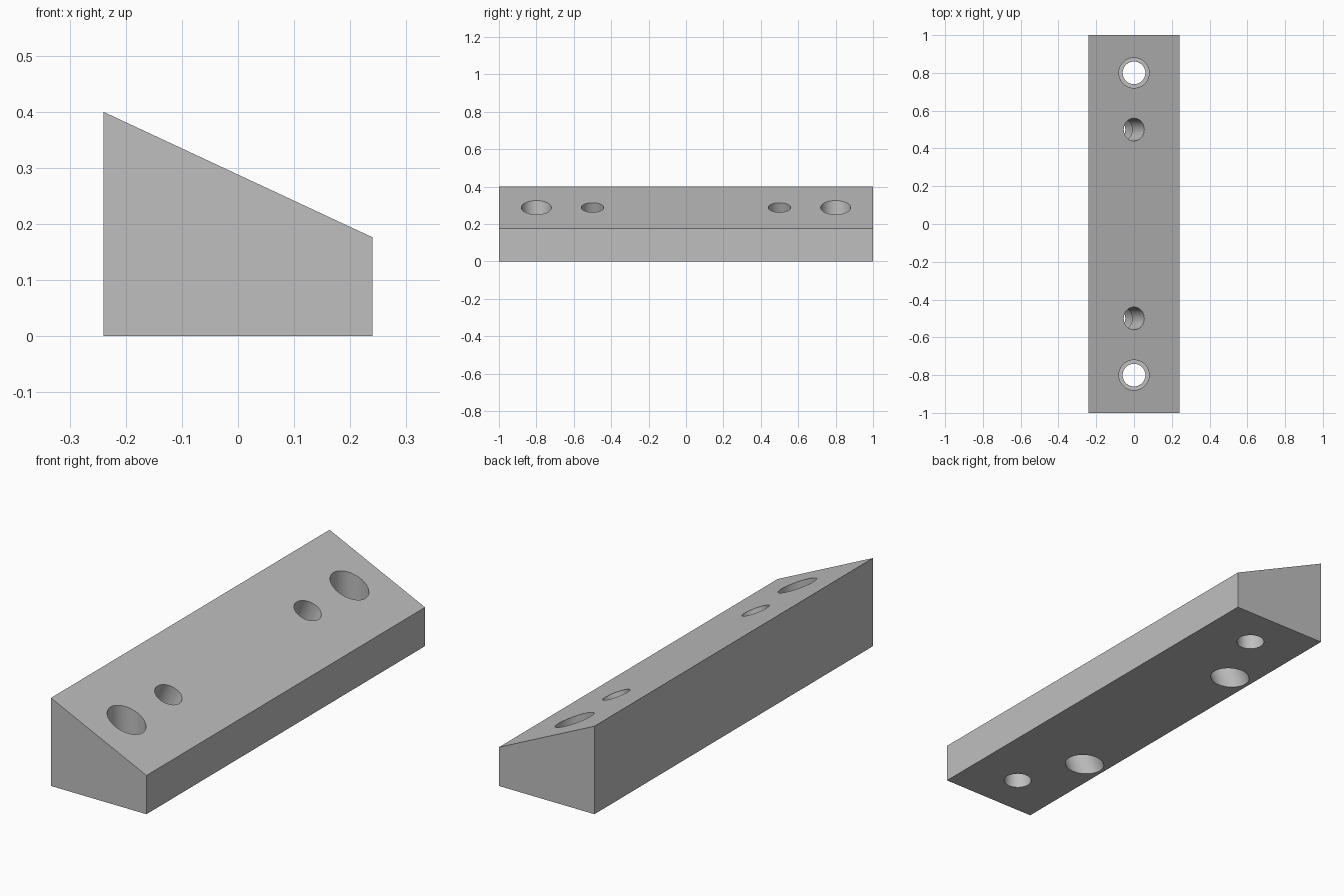
import bpy, bmesh, math
from mathutils import Matrix, Vector

cube = bpy.data.objects.get("Cube")
if cube:
    bpy.data.objects.remove(cube, do_unlink=True)

HALF_W, HALF_L, HIGH = 0.24, 1.0, 0.4
TILT = math.radians(25)
LOW = HIGH - 2 * HALF_W * math.tan(TILT)
MID = (HIGH + LOW) / 2
BORE, COUNTERBORE, SEGMENTS = 0.06, 0.08, 64

grey = bpy.data.materials.new("light grey")
grey.use_nodes = True
colour = (0.52, 0.52, 0.52, 1)
grey.diffuse_color = colour
grey.node_tree.nodes["Principled BSDF"].inputs["Base Color"].default_value = colour


def add_object(name, bm):
    bmesh.ops.recalc_face_normals(bm, faces=bm.faces)
    mesh = bpy.data.meshes.new(name)
    bm.to_mesh(mesh)
    bm.free()
    mesh.materials.append(grey)
    obj = bpy.data.objects.new(name, mesh)
    bpy.context.collection.objects.link(obj)
    return obj


def stepped_cutter(name, rings, matrix):
    """Closed round cutter from (radius, height) rings."""
    bm = bmesh.new()
    loops = []
    for r, z in rings:
        loops.append([bm.verts.new((r * math.cos(a), r * math.sin(a), z))
                      for a in (2 * math.pi * i / SEGMENTS for i in range(SEGMENTS))])
    for lower, upper in zip(loops, loops[1:]):
        for i in range(SEGMENTS):
            j = (i + 1) % SEGMENTS
            bm.faces.new((lower[i], lower[j], upper[j], upper[i]))
    bm.faces.new(loops[0])
    bm.faces.new(loops[-1])
    bm.transform(matrix)
    obj = add_object(name, bm)
    obj.hide_render = True
    return obj


# Wedge block: sloped profile extruded along its length
bm = bmesh.new()
profile = [(-HALF_W, 0), (HALF_W, 0), (HALF_W, LOW), (-HALF_W, HIGH)]
end = bm.faces.new([bm.verts.new((x, -HALF_L, z)) for x, z in profile])
ext = bmesh.ops.extrude_face_region(bm, geom=[end])
moved = [v for v in ext["geom"] if isinstance(v, bmesh.types.BMVert)]
bmesh.ops.translate(bm, verts=moved, vec=Vector((0, 2 * HALF_L, 0)))
block = add_object("wedge_block", bm)

# Outer holes are upright, counterbored from above;
# inner holes are square to the slope, counterbored from below
STEP = 0.15
upright = [(BORE, -0.2), (BORE, STEP), (COUNTERBORE, STEP), (COUNTERBORE, 0.6)]
slanted = [(COUNTERBORE, -0.6), (COUNTERBORE, -STEP), (BORE, -STEP), (BORE, 0.2)]
cutters = []
for side, label in ((-1, "front"), (1, "back")):
    cutters.append(stepped_cutter(label + "_upright_hole_cutter", upright,
                                  Matrix.Translation((0, side * 0.8, 0))))
    cutters.append(stepped_cutter(label + "_slanted_hole_cutter", slanted,
                                  Matrix.Translation((0, side * 0.5, MID))
                                  @ Matrix.Rotation(TILT, 4, 'Y')))

bpy.ops.object.select_all(action='DESELECT')
block.select_set(True)
bpy.context.view_layer.objects.active = block
for cutter in cutters:
    mod = block.modifiers.new(cutter.name, 'BOOLEAN')
    mod.operation = 'DIFFERENCE'
    mod.solver = 'EXACT'
    mod.object = cutter
    bpy.ops.object.modifier_apply(modifier=mod.name)
for cutter in cutters:
    bpy.data.objects.remove(cutter, do_unlink=True)

# Smooth bores with crisp rims
bpy.ops.object.shade_smooth_by_angle(angle=math.radians(20))
